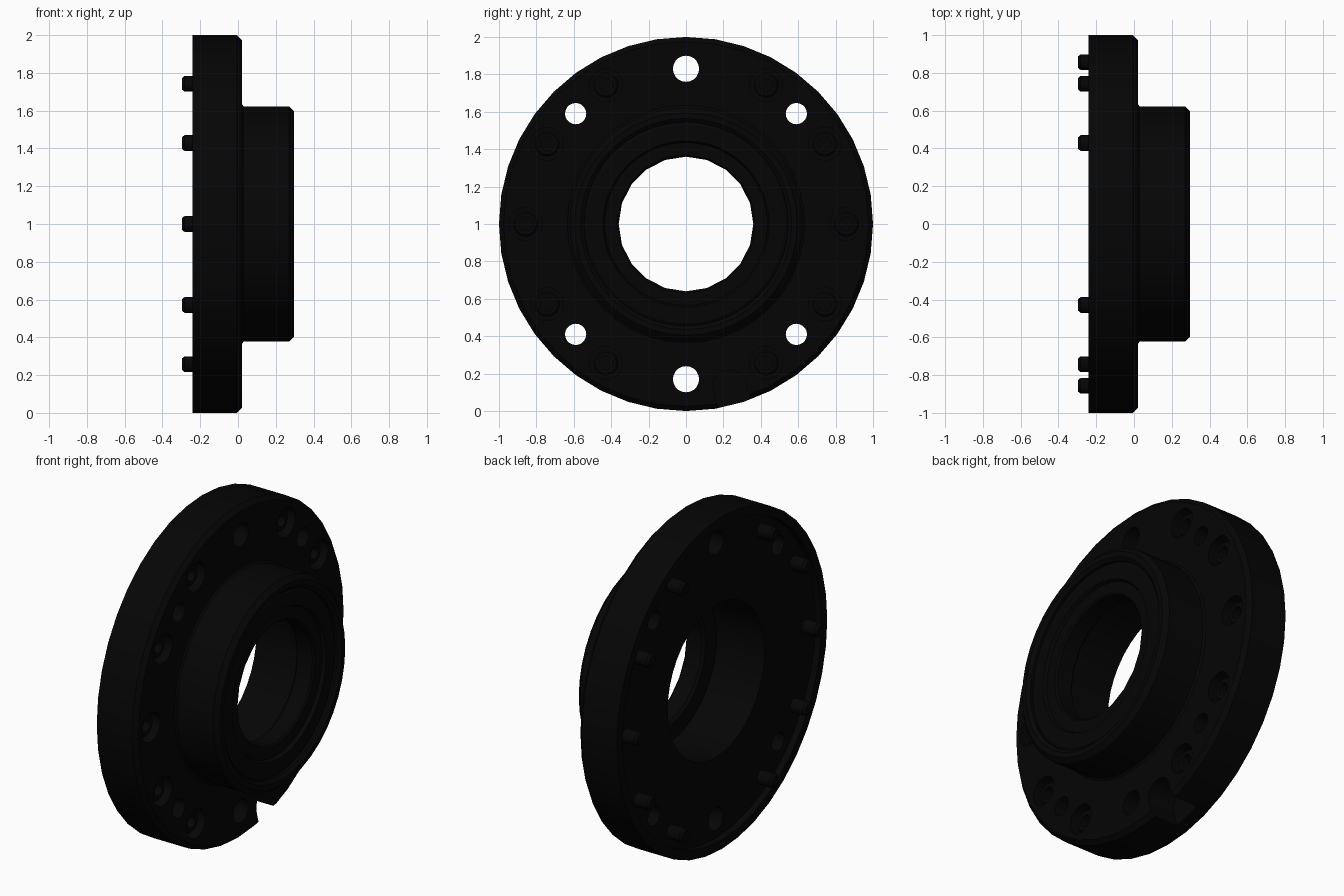
import bpy, bmesh, math

if "Cube" in bpy.data.objects:
    bpy.data.objects.remove(bpy.data.objects["Cube"])

black = bpy.data.materials.new("black_metal")
black.diffuse_color = (0.0016, 0.0016, 0.0016, 1)
black.use_nodes = True
black.node_tree.nodes["Principled BSDF"].inputs["Base Color"].default_value = black.diffuse_color


def shade(ob):
    bpy.ops.object.select_all(action='DESELECT')
    ob.select_set(True)
    bpy.context.view_layer.objects.active = ob
    bpy.ops.object.shade_smooth_by_angle(angle=math.radians(32))


def finish(bm, name, smooth=True):
    bmesh.ops.recalc_face_normals(bm, faces=bm.faces)
    me = bpy.data.meshes.new(name)
    bm.to_mesh(me)
    bm.free()
    me.materials.append(black)
    ob = bpy.data.objects.new(name, me)
    bpy.context.collection.objects.link(ob)
    if smooth:
        shade(ob)
    return ob


def lathe(bm, profile, n, y=0.0, z=1.0, ring=False):
    """Turn (x, radius) points about an axis along x; ring closes the section, else ends are capped."""
    rows = [[bm.verts.new((x, y + r * math.sin(2 * math.pi * i / n),
                           z + r * math.cos(2 * math.pi * i / n))) for i in range(n)]
            for x, r in profile]
    pairs = list(zip(rows, rows[1:]))
    if ring:
        pairs.append((rows[-1], rows[0]))
    else:
        bm.faces.new(rows[0])
        bm.faces.new(rows[-1])
    for a, b in pairs:
        for i in range(n):
            j = (i + 1) % n
            bm.faces.new((a[i], a[j], b[j], b[i]))


# flange plate with recessed back, hub and stepped bore
bm = bmesh.new()
lathe(bm, [(-0.2, 0.46), (-0.2, 0.945), (-0.24, 0.945), (-0.24, 1.0), (-0.005, 1.0), (0.02, 0.975),
           (0.02, 0.635), (0.03, 0.623), (0.27, 0.623), (0.297, 0.595), (0.297, 0.565),
           (0.28, 0.545), (0.12, 0.545), (0.12, 0.46)], 40, ring=True)
flange = finish(bm, "flange_housing", False)

# cutters: through holes, bolt counterbores, radial rim notch
bolts = [(0.857 * math.cos(math.radians(a)), 1 + 0.857 * math.sin(math.radians(a)))
         for a in range(0, 360, 30) if a not in (90, 270)]
bm = bmesh.new()
for s in (1, -1):
    lathe(bm, [(-0.5, 0.07), (0.2, 0.07)], 20, 0, 1 + s * 0.83)
    for t in (1, -1):
        lathe(bm, [(-0.5, 0.057), (0.2, 0.057)], 20, s * 0.59, 1 + t * 0.59)
for y, z in bolts:
    lathe(bm, [(-0.1, 0.088), (0.2, 0.088)], 20, y, z)
sn, cs = math.sin(math.radians(15)), math.cos(math.radians(15))
outline = [(0.088 * math.cos(math.pi * i / 12), 0.9 - 0.088 * math.sin(math.pi * i / 12))
           for i in range(13)] + [(-0.088, 1.3), (0.088, 1.3)]
base = bm.faces.new([bm.verts.new((-0.16, p * cs + d * sn, 1 + p * sn - d * cs))
                     for p, d in outline])
ext = bmesh.ops.extrude_face_region(bm, geom=[base], use_keep_orig=True)
bmesh.ops.translate(bm, vec=(0.3, 0, 0),
                    verts=[v for v in ext["geom"] if isinstance(v, bmesh.types.BMVert)])
cutter = finish(bm, "hole_cutter", False)
cutter.hide_render = True

mod = flange.modifiers.new("holes", 'BOOLEAN')
mod.operation = 'DIFFERENCE'
mod.solver = 'EXACT'
mod.object = cutter
bpy.context.view_layer.objects.active = flange
bpy.ops.object.modifier_apply(modifier=mod.name)
bpy.data.objects.remove(cutter)
shade(flange)

# shaft seal pressed into the hub, with its inner lip
bm = bmesh.new()
lathe(bm, [(0.13, 0.545), (0.13, 0.42), (0.255, 0.42), (0.255, 0.435), (0.275, 0.445),
           (0.275, 0.53), (0.265, 0.545)], 40, ring=True)
finish(bm, "shaft_seal")
bm = bmesh.new()
lathe(bm, [(0.13, 0.43), (0.13, 0.375), (0.145, 0.36), (0.245, 0.36), (0.255, 0.37),
           (0.255, 0.43)], 20, ring=True)
finish(bm, "seal_lip")

# socket head bolts with tips out of the back
for k, (y, z) in enumerate(bolts):
    bm = bmesh.new()
    lathe(bm, [(-0.297, 0.03), (-0.283, 0.042), (-0.1, 0.042), (-0.1, 0.068), (-0.02, 0.068),
               (-0.01, 0.058), (-0.01, 0.036), (-0.06, 0.036)], 18, y, z)
    finish(bm, f"bolt_{k + 1}")
